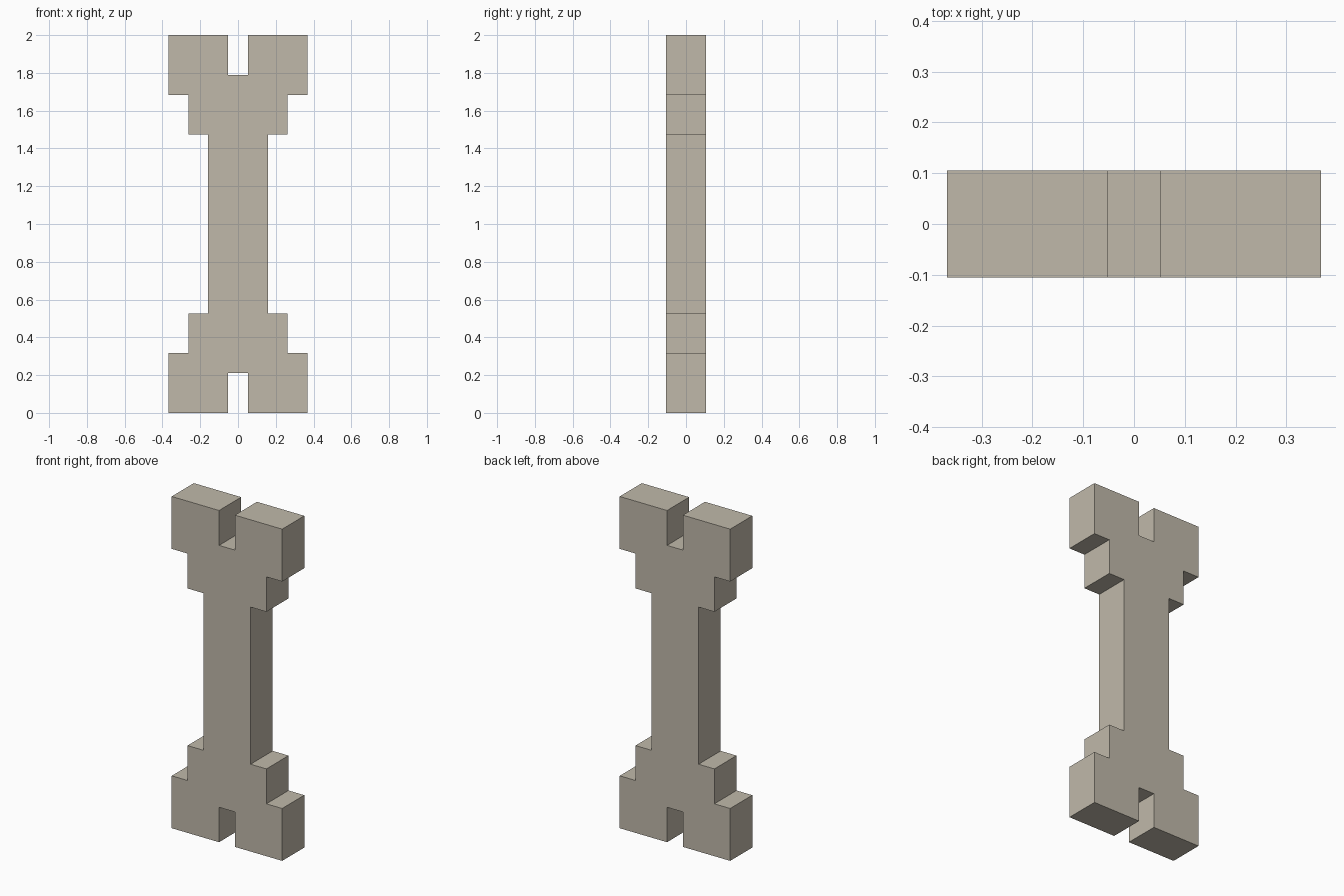
import bpy, bmesh
from mathutils import Vector

cube = bpy.data.objects.get("Cube")
if cube:
    bpy.data.objects.remove(cube, do_unlink=True)

UNIT = 2 / 19          # the bone is 19 square units tall
HALF_HEIGHT = 9.5
THICKNESS = 2

# Bone colour
bone = bpy.data.materials.new("bone_beige")
colour = (0.527, 0.485, 0.402, 1)
bone.use_nodes = True
bone.diffuse_color = colour
bone.node_tree.nodes["Principled BSDF"].inputs["Base Color"].default_value = colour

# Upper right quarter of the stepped outline, from notch to shaft
quarter = [(0.5, 7.5), (0.5, 9.5), (3.5, 9.5), (3.5, 6.5),
           (2.5, 6.5), (2.5, 4.5), (1.5, 4.5)]

# Mirror the quarter down, then the right half across
right_half = quarter + [(x, -z) for x, z in reversed(quarter)]
outline = right_half + [(-x, z) for x, z in reversed(right_half)]

# Extrude the outline from front to back
bm = bmesh.new()
verts = [bm.verts.new((x * UNIT, -THICKNESS / 2 * UNIT, (z + HALF_HEIGHT) * UNIT))
         for x, z in outline]
front = bm.faces.new(verts)
result = bmesh.ops.extrude_face_region(bm, geom=[front], use_keep_orig=True)
back_verts = [g for g in result["geom"] if isinstance(g, bmesh.types.BMVert)]
bmesh.ops.translate(bm, vec=Vector((0, THICKNESS * UNIT, 0)), verts=back_verts)
bmesh.ops.recalc_face_normals(bm, faces=bm.faces)

mesh = bpy.data.meshes.new("bone")
bm.to_mesh(mesh)
bm.free()
mesh.materials.append(bone)
bpy.context.collection.objects.link(bpy.data.objects.new("bone", mesh))
